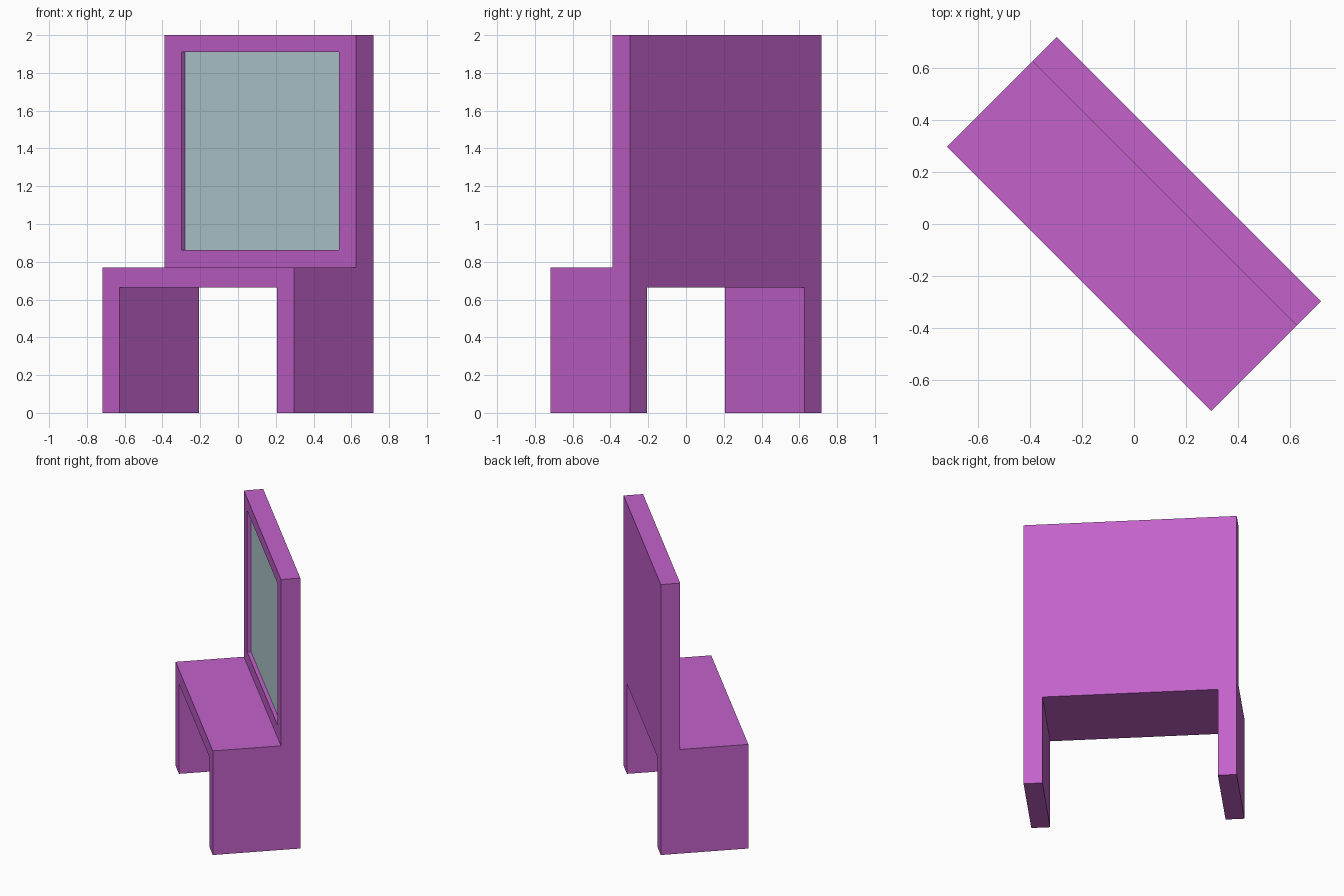
import bpy, bmesh, math

if "Cube" in bpy.data.objects:
    bpy.data.objects.remove(bpy.data.objects["Cube"])

W, D = 0.717, 0.298          # half width, half depth
DESK, UNDER, TOP = 0.77, 0.665, 2.0
LEG = 0.127                  # leg thickness
PANEL_Y = 0.166              # front of the upright panel
MIRROR_W, MIRROR_Z0, MIRROR_Z1, RECESS = 0.59, 0.863, 1.91, 0.027


def material(name, rgb):
    m = bpy.data.materials.new(name)
    m.diffuse_color = (*rgb, 1)
    m.use_nodes = True
    m.node_tree.nodes["Principled BSDF"].inputs["Base Color"].default_value = m.diffuse_color
    return m


bm = bmesh.new()

# Desk: arch profile (two legs and a top) extruded front to back
i = W - LEG
profile = [(-W, 0), (-i, 0), (-i, UNDER), (i, UNDER), (i, 0), (W, 0), (W, DESK), (-W, DESK)]
arch = bm.faces.new([bm.verts.new((x, -D, z)) for x, z in profile])
ext = bmesh.ops.extrude_face_region(bm, geom=[arch], use_keep_orig=True)
bmesh.ops.translate(bm, vec=(0, 2 * D, 0),
                    verts=[g for g in ext["geom"] if isinstance(g, bmesh.types.BMVert)])
bmesh.ops.recalc_face_normals(bm, faces=bm.faces[:])

# Upright panel: rear strip of the desk top pulled up
bmesh.ops.bisect_plane(bm, geom=bm.verts[:] + bm.edges[:] + bm.faces[:],
                       plane_co=(0, PANEL_Y, 0), plane_no=(0, 1, 0))
bm.normal_update()
strip = [f for f in bm.faces if f.normal.z > 0.9 and f.calc_center_median().y > PANEL_Y]
ext = bmesh.ops.extrude_face_region(bm, geom=strip)
bmesh.ops.translate(bm, vec=(0, 0, TOP - DESK),
                    verts=[g for g in ext["geom"] if isinstance(g, bmesh.types.BMVert)])

# Merge coplanar faces left over from the cut
bmesh.ops.recalc_face_normals(bm, faces=bm.faces[:])
bmesh.ops.dissolve_limit(bm, angle_limit=0.01, verts=bm.verts[:], edges=bm.edges[:])
bmesh.ops.recalc_face_normals(bm, faces=bm.faces[:])
bm.normal_update()

# Mirror: inset the panel's front face twice, for the frame and the recessed glass
front = [f for f in bm.faces
         if f.normal.y < -0.9 and abs(f.calc_center_median().y - PANEL_Y) < 0.01][0]
for depth in (0, RECESS):
    bmesh.ops.inset_individual(bm, faces=[front], thickness=0.02)
    for v in front.verts:
        v.co = (math.copysign(MIRROR_W, v.co.x), PANEL_Y + depth,
                MIRROR_Z1 if v.co.z > 1.4 else MIRROR_Z0)
front.material_index = 1
bm.normal_update()

# The whole table stands turned 45 degrees
mesh = bpy.data.meshes.new("dressing_table")
bm.to_mesh(mesh)
bm.free()
mesh.materials.append(material("purple", (0.546, 0.122, 0.597)))
mesh.materials.append(material("mirror grey", (0.47, 0.63, 0.66)))
table = bpy.data.objects.new("dressing_table", mesh)
table.rotation_euler.z = -math.pi / 4
bpy.context.collection.objects.link(table)
